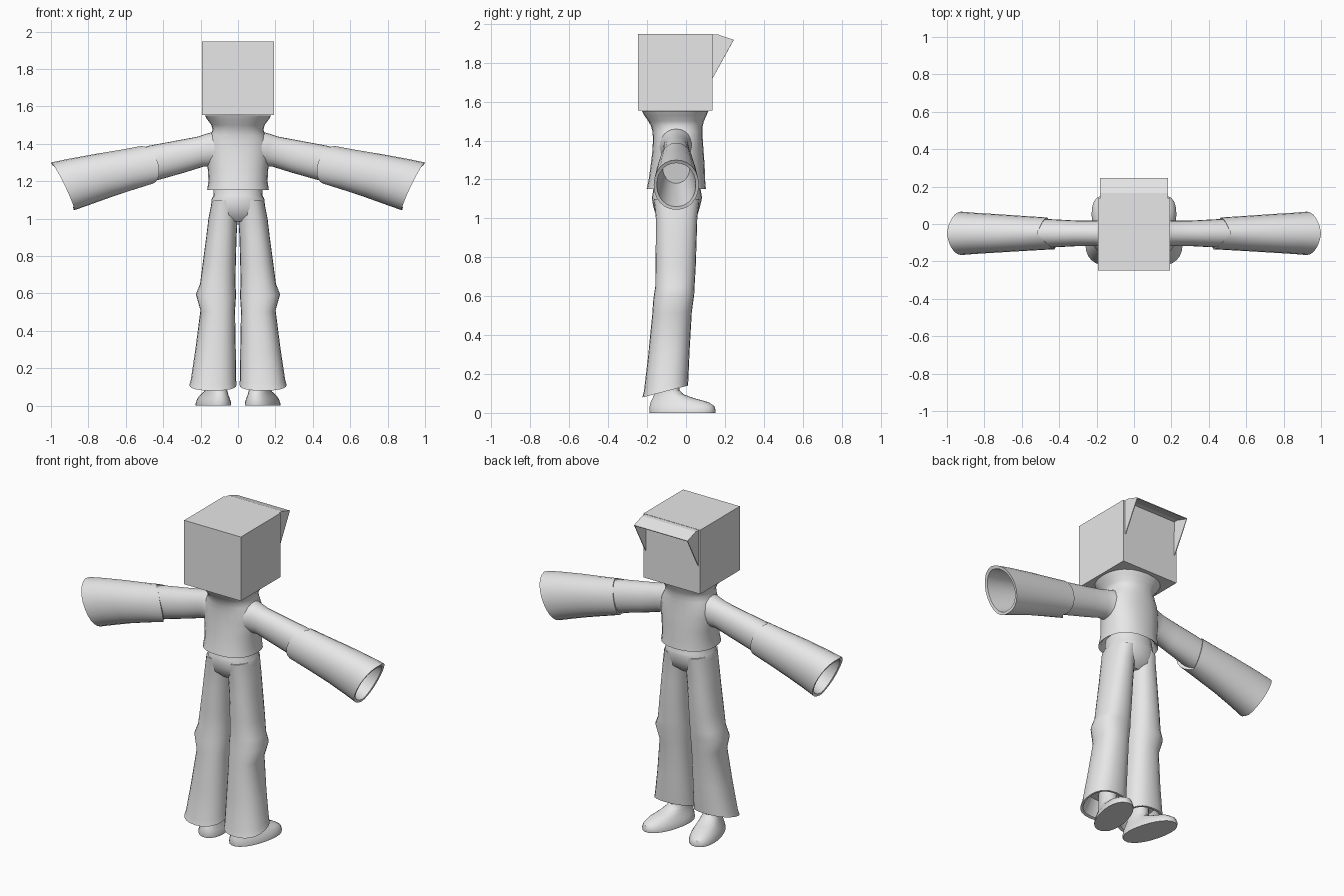
import bpy, bmesh, math
from mathutils import Vector, Matrix

grey = bpy.data.materials.new("light grey")
grey.diffuse_color = (0.8, 0.8, 0.8, 1)
N = 24


def finish(name, bm, mirror=False, smooth=True):
    bmesh.ops.recalc_face_normals(bm, faces=bm.faces[:])
    me = bpy.data.meshes.new(name)
    bm.to_mesh(me)
    bm.free()
    ob = bpy.data.objects.new(name, me)
    bpy.context.collection.objects.link(ob)
    me.materials.append(grey)
    if mirror:
        m = ob.modifiers.new("mirror", "MIRROR")
        m.use_mirror_merge = False
    if smooth:
        bpy.ops.object.select_all(action="DESELECT")
        ob.select_set(True)
        bpy.context.view_layer.objects.active = ob
        bpy.ops.object.shade_smooth_by_angle(angle=math.radians(38))
    return ob


def loft(rings):
    """Skin a list of point rings and cap both ends."""
    bm = bmesh.new()
    vs = [[bm.verts.new(p) for p in r] for r in rings]
    for a, b in zip(vs, vs[1:]):
        for i in range(N):
            j = (i + 1) % N
            bm.faces.new((a[i], a[j], b[j], b[i]))
    bm.faces.new(vs[0])
    bm.faces.new(vs[-1])
    return bm


def unit_ring(power):
    out = []
    for i in range(N):
        t = 2 * math.pi * i / N
        c, s = math.cos(t), math.sin(t)
        out.append((math.copysign(abs(c) ** (2 / power), c),
                    math.copysign(abs(s) ** (2 / power), s)))
    return out


def flat_ring(z, x0, x1, y0, y1, tilt=0, power=2.3):
    """Horizontal ring, rising towards +y by tilt."""
    rx, ry = (x1 - x0) / 2, (y1 - y0) / 2
    return [Vector(((x0 + x1) / 2 + c * rx, (y0 + y1) / 2 + s * ry, z + s * ry * tilt))
            for c, s in unit_ring(power)]


def arm_ring(x, z, rz, ry, slant=0.0, bow_back=0.0, bow_front=0.0):
    """Upright ring across the arm, leaning by slant; bows pull the sides inward."""
    return [Vector((x + s * rz * slant - (bow_back * max(0, -c) + bow_front * max(0, c)),
                    -0.05 + c * ry, z + s * rz)) for c, s in unit_ring(2.1)]


# head block
bm = bmesh.new()
bmesh.ops.create_cube(bm, size=1, matrix=Matrix.Translation((0, -0.055, 1.75))
                      @ Matrix.Diagonal((0.385, 0.385, 0.393, 1)))
finish("head", bm, smooth=False)

# open visor on the head: top plate, sloped brim and two side wings
bm = bmesh.new()
side = [(0.137, 1.945), (0.165, 1.945), (0.245, 1.918), (0.137, 1.72)]
L, R = [[bm.verts.new((sx * 0.182, y, z)) for y, z in side] for sx in (-1, 1)]
for i in range(2):
    bm.faces.new((L[i], L[i + 1], R[i + 1], R[i]))
bm.faces.new(L)
bm.faces.new(R)
visor = finish("visor", bm, smooth=False)
sol = visor.modifiers.new("thickness", "SOLIDIFY")
sol.thickness = 0.006

# jacket body with flared collar and hollow hem
torso = [(1.24, 0.13, -0.16, 0.06), (1.165, 0.15, -0.185, 0.085),
         (1.152, 0.165, -0.202, 0.102), (1.20, 0.158, -0.192, 0.098),
         (1.27, 0.162, -0.182, 0.096), (1.35, 0.170, -0.172, 0.09),
         (1.41, 0.165, -0.170, 0.086), (1.445, 0.148, -0.172, 0.085),
         (1.475, 0.136, -0.180, 0.086), (1.50, 0.142, -0.194, 0.092),
         (1.53, 0.165, -0.215, 0.106), (1.552, 0.178, -0.226, 0.115)]
finish("jacket", loft([flat_ring(z, -w, w, a, b) for z, w, a, b in torso]))

# upper arms
arm = [(0.05, 1.365, 0.10, 0.10), (0.13, 1.364, 0.095, 0.085), (0.16, 1.364, 0.087, 0.074),
       (0.20, 1.358, 0.08, 0.068), (0.30, 1.333, 0.086, 0.068),
       (0.45, 1.298, 0.093, 0.076), (0.56, 1.272, 0.09, 0.078)]
finish("upper_arm", loft([arm_ring(*a, 0.2) for a in arm]), mirror=True)

# wide hollow sleeves with a pointed seam at the elbow
sleeve = [(0.50, 1.286, 0.085, 0.07, 0.22, 0.07, 0.03),
          (0.495, 1.286, 0.102, 0.085, 0.22, 0.07, 0.03),
          (0.60, 1.259, 0.108, 0.093, 0.28, 0.03, 0.01),
          (0.72, 1.230, 0.116, 0.102, 0.34),
          (0.85, 1.196, 0.124, 0.11, 0.42),
          (0.939, 1.172, 0.128, 0.116, 0.48, 0.015, 0.015),
          (0.936, 1.172, 0.112, 0.10, 0.48, 0.015, 0.015),
          (0.80, 1.208, 0.10, 0.09, 0.36),
          (0.58, 1.265, 0.085, 0.07, 0.25)]
finish("sleeve", loft([arm_ring(*s) for s in sleeve]), mirror=True)

# trouser waist and hips
hips = [(1.18, 0.128, -0.165, 0.07), (1.12, 0.132, -0.172, 0.08), (1.108, 0.14, -0.176, 0.083),
        (1.06, 0.146, -0.168, 0.072), (1.02, 0.145, -0.156, 0.06), (0.985, 0.09, -0.12, 0.02)]
finish("hips", loft([flat_ring(z, -w, w, a, b) for z, w, a, b in hips]))

# flared trouser legs with a knee ridge and hollow sloping hem
leg = [(1.10, 0.0, 0.138, -0.165, 0.07), (1.0, 0.002, 0.158, -0.155, 0.058),
       (0.90, 0.008, 0.17, -0.155, 0.055), (0.75, 0.012, 0.19, -0.157, 0.05),
       (0.65, 0.014, 0.203, -0.158, 0.044), (0.595, 0.010, 0.225, -0.168, 0.042, 0.1),
       (0.51, 0.016, 0.201, -0.174, 0.03, 0.1), (0.30, 0.012, 0.228, -0.195, 0.018, 0.1),
       (0.14, 0.010, 0.252, -0.216, 0.012, 0.24), (0.11, 0.008, 0.260, -0.224, 0.01, 0.26),
       (0.113, 0.022, 0.246, -0.21, -0.003, 0.26), (0.19, 0.04, 0.21, -0.18, -0.02, 0.1)]
finish("trouser_leg", loft([flat_ring(*r) for r in leg]), mirror=True)

# feet, toes splayed outward
foot = [(0.0, 0.084, -0.187, 0.16), (0.012, 0.084, -0.189, 0.162), (0.035, 0.076, -0.187, 0.155),
        (0.055, 0.066, -0.182, 0.125), (0.075, 0.056, -0.172, 0.05),
        (0.095, 0.05, -0.162, -0.01), (0.115, 0.048, -0.158, -0.03), (0.22, 0.048, -0.155, -0.035)]
bm = loft([flat_ring(z, -w, w, a, b, 0, 2.2) for z, w, a, b in foot])
bmesh.ops.transform(bm, verts=bm.verts[:], matrix=Matrix.Translation((0.135, -0.005, 0))
                    @ Matrix.Rotation(math.radians(-15), 4, "Z"))
finish("foot", bm, mirror=True)
